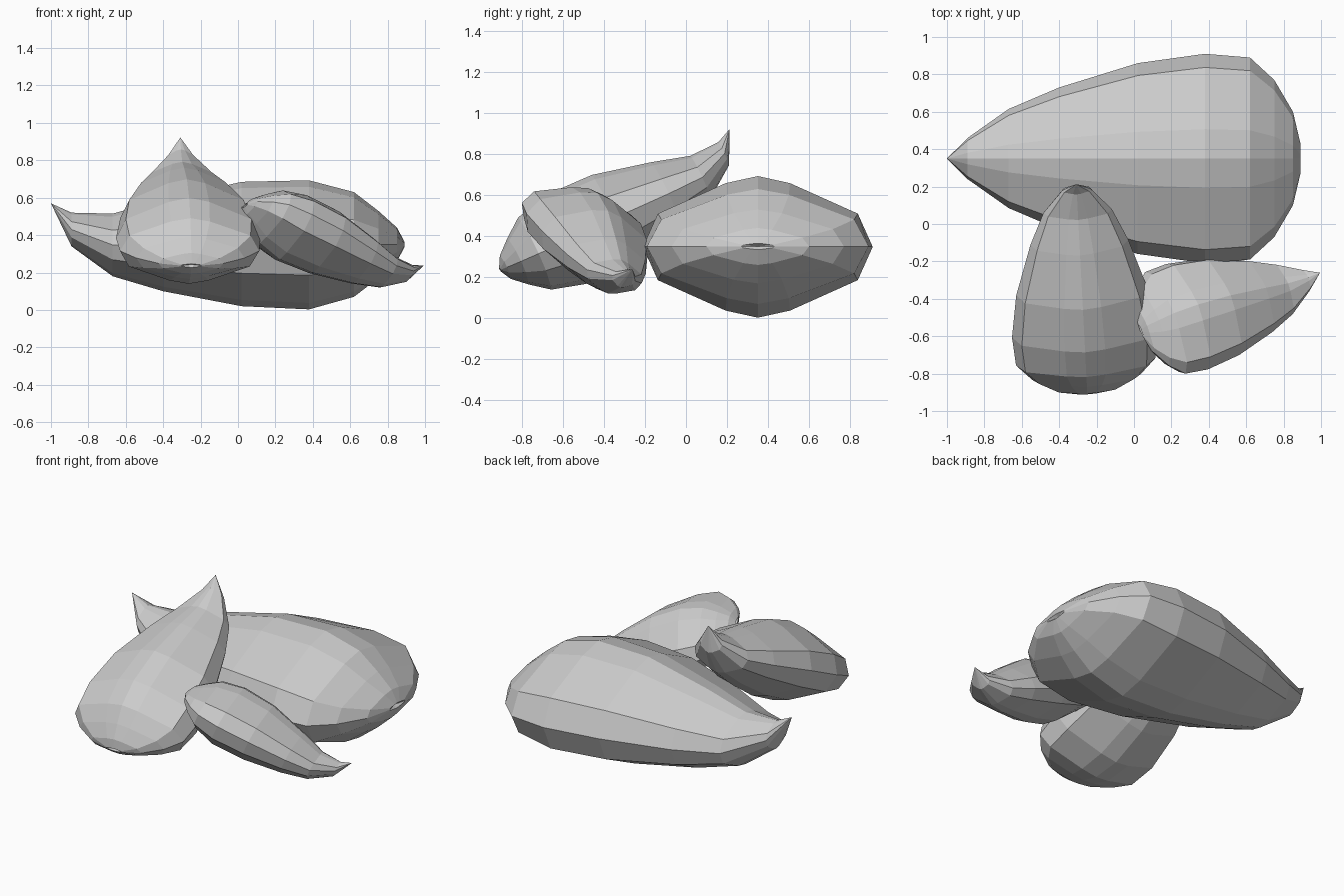
import bpy, bmesh, math
from mathutils import Matrix, Vector

if "Cube" in bpy.data.objects:
    bpy.data.objects.remove(bpy.data.objects["Cube"])

# Quarter cross-section (width, height), mirrored into a 12-sided lens
QUARTER = [(1, 0), (0.87, 0.47), (0.28, 0.9)]
SECTION = (QUARTER + [(0, 1)] + [(-a, b) for a, b in reversed(QUARTER)]
           + [(-a, -b) for a, b in QUARTER[1:]] + [(0, -1)]
           + [(a, -b) for a, b in reversed(QUARTER[1:])])

# Stations along the seed: x from blunt end (negative = towards tip),
# half width, top and bottom heights relative to the blunt end
STATIONS = [
    (0.01, 0.08, 0.015, -0.015),
    (-0.03, 0.25, 0.09, -0.09),
    (-0.13, 0.42, 0.18, -0.18),
    (-0.26, 0.54, 0.28, -0.28),
    (-0.50, 0.56, 0.343, -0.347),
    (-0.86, 0.51, 0.335, -0.33),
    (-1.28, 0.38, 0.24, -0.25),
    (-1.55, 0.265, 0.165, -0.17),
    (-1.77, 0.11, 0.17, -0.01),
]
TIP = (-1.88, 0, 0.22)


def seed(name, blunt, scale, yaw, pitch, roll):
    bm = bmesh.new()
    rings = []
    for x, w, top, bot in STATIONS:
        c, h = (top + bot) / 2, (top - bot) / 2
        rings.append([bm.verts.new((x, w * a, c + h * b)) for a, b in SECTION])
    n = len(SECTION)
    for r, s in zip(rings, rings[1:]):
        for i in range(n):
            bm.faces.new((r[i], r[(i + 1) % n], s[(i + 1) % n], s[i]))
    # Pointed tip and slightly dimpled blunt end
    for ring, point in ((rings[-1], TIP), (rings[0], (-0.01, 0, 0))):
        v = bm.verts.new(point)
        for i in range(n):
            bm.faces.new((ring[i], ring[(i + 1) % n], v))
    bmesh.ops.recalc_face_normals(bm, faces=bm.faces)
    mesh = bpy.data.meshes.new(name)
    bm.to_mesh(mesh)
    bm.free()
    ob = bpy.data.objects.new(name, mesh)
    bpy.context.collection.objects.link(ob)
    ob.matrix_world = (Matrix.Translation(Vector(blunt))
                       @ Matrix.Rotation(math.radians(yaw), 4, 'Z')
                       @ Matrix.Rotation(math.radians(pitch), 4, 'Y')
                       @ Matrix.Rotation(math.radians(roll), 4, 'X')
                       @ Matrix.Scale(scale, 4))


# Large seed lying flat, pointing left
seed("large_seed", (0.88, 0.35, 0.35), 1.0, 0, 0, 0)
# Medium seed leaning on it, tip up and to the back
seed("medium_seed", (-0.25, -0.90, 0.24), 0.69, -87, 24.8, 0)
# Small seed, tip down and to the right, rolled a little
seed("small_seed", (0.04, -0.565, 0.555), 0.555, 196, -24, 14)
